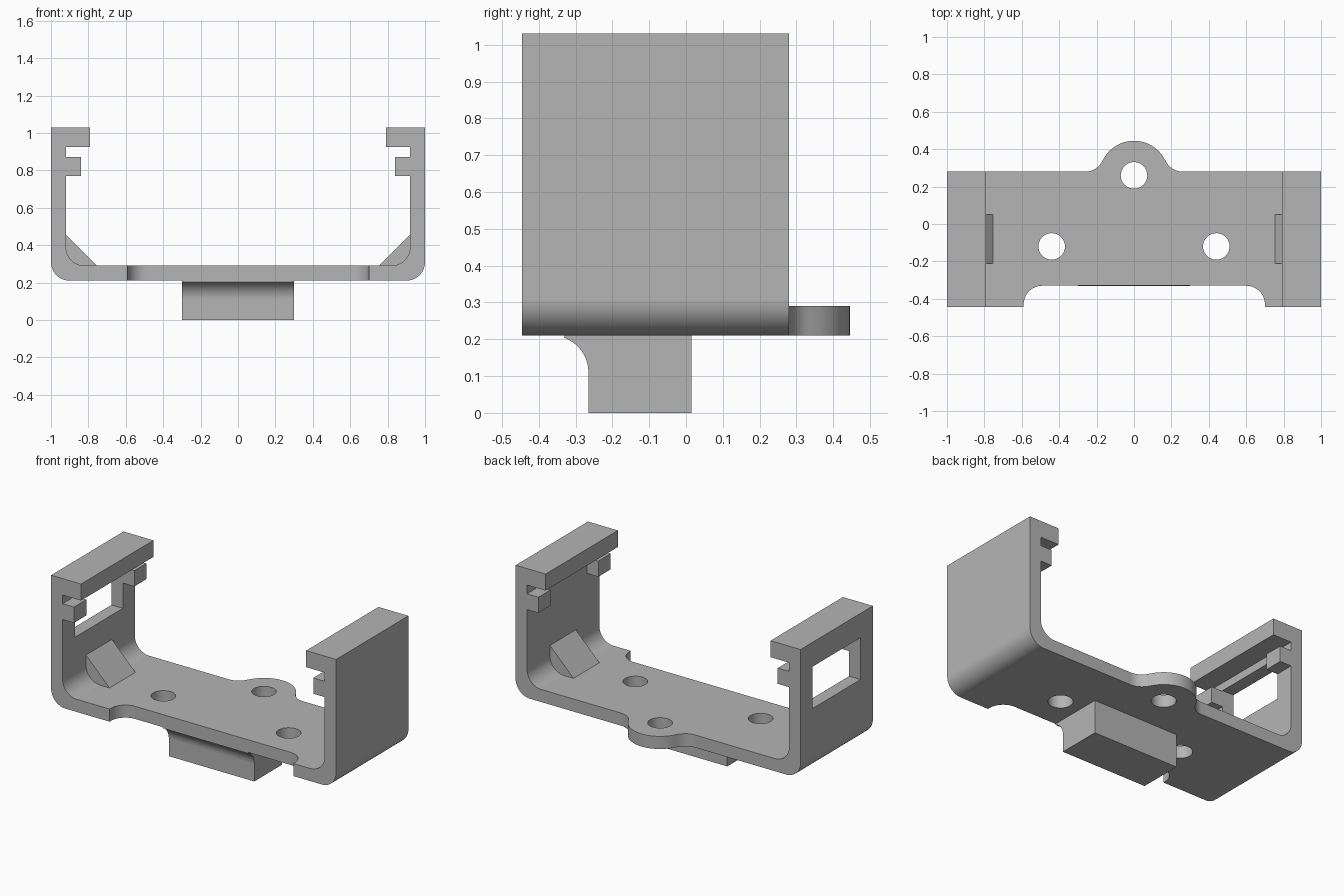
import bpy, bmesh
from math import sin, cos, radians, atan2, degrees

cube = bpy.data.objects.get("Cube")
if cube:
    bpy.data.objects.remove(cube, do_unlink=True)

grey = bpy.data.materials.new("matte grey")
grey.use_nodes = True
COLOUR = (0.46, 0.46, 0.46, 1)
grey.diffuse_color = COLOUR
grey.node_tree.nodes["Principled BSDF"].inputs["Base Color"].default_value = COLOUR

FRONT, BACK = -0.445, 0.28        # depth of the bracket
BASE, FLOOR, TOP = 0.21, 0.29, 1.03
WALL = 0.92                       # inner face of the side walls


def arc(cx, cy, r, start, end, steps=14):
    """Points along a circular arc, angles in degrees."""
    angles = [radians(start + (end - start) * i / steps) for i in range(steps + 1)]
    return [(cx + r * cos(a), cy + r * sin(a)) for a in angles]


def prism(name, points, lo, hi, axis):
    """Extrude a 2D outline from lo to hi along the given axis."""
    place = {"x": lambda u, v, w: (w, u, v),
             "y": lambda u, v, w: (u, w, v),
             "z": lambda u, v, w: (u, v, w)}[axis]
    bm = bmesh.new()
    ends = [[bm.verts.new(place(u, v, w)) for u, v in points] for w in (lo, hi)]
    for end in ends:
        bm.faces.new(end)
    n = len(points)
    for i in range(n):
        j = (i + 1) % n
        bm.faces.new((ends[0][i], ends[0][j], ends[1][j], ends[1][i]))
    bmesh.ops.recalc_face_normals(bm, faces=bm.faces)
    mesh = bpy.data.meshes.new(name)
    bm.to_mesh(mesh)
    bm.free()
    mesh.materials.append(grey)
    obj = bpy.data.objects.new(name, mesh)
    bpy.context.collection.objects.link(obj)
    return obj


def rect(x0, x1, y0, y1):
    return [(x0, y0), (x1, y0), (x1, y1), (x0, y1)]


def combine(target, tool, operation):
    """Apply a boolean and discard the tool."""
    bpy.context.view_layer.objects.active = target
    mod = target.modifiers.new("boolean", "BOOLEAN")
    mod.operation, mod.solver, mod.object = operation, "EXACT", tool
    bpy.ops.object.modifier_apply(modifier=mod.name)
    bpy.data.objects.remove(tool, do_unlink=True)


def smooth(obj):
    bpy.ops.object.select_all(action="DESELECT")
    obj.select_set(True)
    bpy.context.view_layer.objects.active = obj
    bpy.ops.object.shade_smooth_by_angle(angle=radians(30))
    mod = obj.modifiers.new("even shading", "WEIGHTED_NORMAL")
    mod.keep_sharp = True


# U-shaped bracket: right half of the section, mirrored
half = arc(0.9, BASE + 0.1, 0.1, -90, 0)
half += [(1, TOP), (0.79, TOP), (0.79, 0.925), (WALL, 0.925),
         (WALL, 0.87), (0.84, 0.87), (0.84, 0.77), (WALL, 0.77)]
half += arc(WALL - 0.1, FLOOR + 0.1, 0.1, 0, -90)
bracket = prism("bracket", half + [(-x, z) for x, z in reversed(half)],
                FRONT, BACK, "y")

# Rounded screw tab at the back, with concave fillets into the edge
tip_y, tip_r, fillet_r, fillet_x = 0.26, 0.185, 0.1, 0.26
fillet_y = BACK + fillet_r
lean = degrees(atan2(fillet_y - tip_y, fillet_x))
tab_half = [(fillet_x, 0.1)] + arc(fillet_x, fillet_y, fillet_r, 270, 180 + lean, 8)
tab_half += arc(0, tip_y, tip_r, lean, 90)[1:]
tab = prism("tab", tab_half + [(-x, y) for x, y in reversed(tab_half[:-1])],
            BASE, FLOOR, "z")
combine(bracket, tab, "UNION")

# Front notch with rounded inner corners
edge, r = -0.33, 0.1
notch = [(-0.59, -0.6)] + arc(-0.59 + r, edge - r, r, 180, 90)
notch += arc(0.7 - r, edge - r, r, 90, 0) + [(0.7, -0.6)]
combine(bracket, prism("notch", notch, 0.1, 0.4, "z"), "DIFFERENCE")

# Screw holes
for x, y in ((-0.44, -0.12), (0.44, -0.12), (0, tip_y)):
    hole = prism("hole", arc(x, y, 0.071, 0, 350, 35), 0.1, 0.4, "z")
    combine(bracket, hole, "DIFFERENCE")

# Gap between the rail clips; on one side it opens into a window
gap = rect(-0.32, 0.16, 0.7, 0.89)
combine(bracket, prism("gap", gap, 0.8, WALL, "x"), "DIFFERENCE")
window = rect(-0.32, 0.16, 0.61, 0.875)
combine(bracket, prism("window", window, -1.1, -0.8, "x"), "DIFFERENCE")
smooth(bracket)

# Sloped gussets in the two bottom corners
for side, name in ((1, "left_gusset"), (-1, "right_gusset")):
    section = [(0.755, FLOOR), (WALL, 0.455), (0.95, 0.455), (0.95, 0.26), (0.755, 0.26)]
    prism(name, [(side * x, z) for x, z in section], -0.21, 0.05, "y")

# Mounting block below the floor, with a fillet at its front
block = [(0.015, BASE), (0.015, 0), (-0.265, 0)]
block += arc(-0.365, BASE - 0.1, 0.1, 0, 70) + [(-0.33, BASE)]
smooth(prism("mounting_block", block, -0.3, 0.3, "x"))
